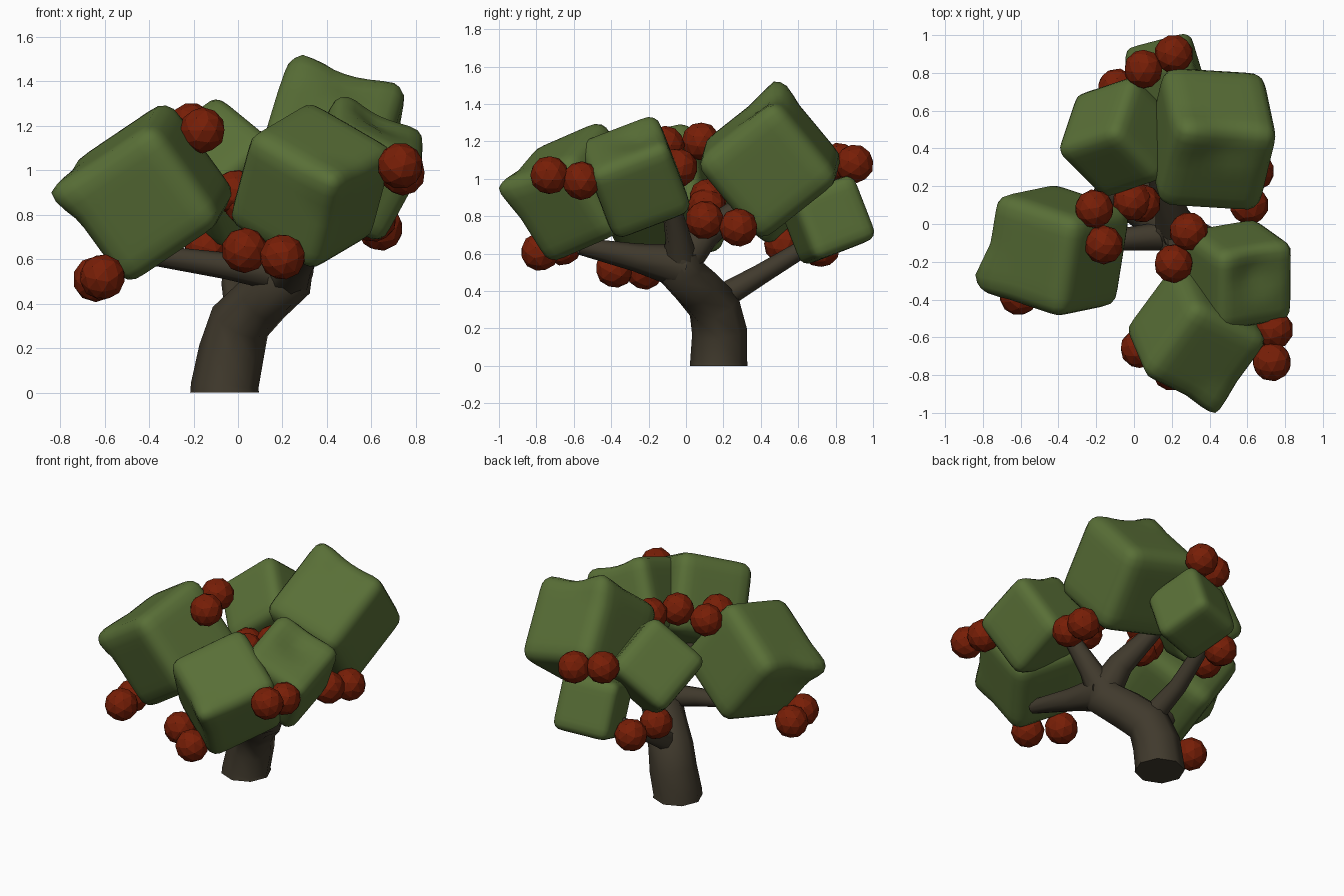
import bpy, bmesh, math
from mathutils import Vector, Matrix

if "Cube" in bpy.data.objects:
    bpy.data.objects.remove(bpy.data.objects["Cube"])


def material(name, rgb):
    m = bpy.data.materials.new(name)
    m.diffuse_color = (*rgb, 1)
    m.use_nodes = True
    m.node_tree.nodes["Principled BSDF"].inputs["Base Color"].default_value = m.diffuse_color
    return m


LEAF = material("leaf green", (0.100, 0.160, 0.038))
BERRY = material("berry red", (0.185, 0.013, 0.002))
BARK = material("bark brown", (0.052, 0.042, 0.026))


def add_mesh(name, bm, mat):
    me = bpy.data.meshes.new(name)
    bm.to_mesh(me)
    bm.free()
    me.materials.append(mat)
    ob = bpy.data.objects.new(name, me)
    bpy.context.collection.objects.link(ob)
    return ob


def smooth(ob, deg):
    bpy.ops.object.select_all(action='DESELECT')
    ob.select_set(True)
    bpy.context.view_layer.objects.active = ob
    bpy.ops.object.shade_smooth_by_angle(angle=math.radians(deg))


def limb(name, pts):
    """Tapered eight-sided tube through (x, y, z, radius) points."""
    cu = bpy.data.curves.new(name, 'CURVE')
    cu.dimensions = '3D'
    cu.fill_mode = 'FULL'
    cu.bevel_depth = 1.0
    cu.bevel_resolution = 2
    cu.use_fill_caps = True
    sp = cu.splines.new('POLY')
    sp.points.add(len(pts) - 1)
    for p, (x, y, z, r) in zip(sp.points, pts):
        p.co = (x, y, z, 1)
        p.radius = r
    cu.materials.append(BARK)
    ob = bpy.data.objects.new(name, cu)
    bpy.context.collection.objects.link(ob)
    bpy.ops.object.select_all(action='DESELECT')
    ob.select_set(True)
    bpy.context.view_layer.objects.active = ob
    bpy.ops.object.convert(target='MESH')
    smooth(bpy.context.view_layer.objects.active, 50)


def clump(name, center, ax, ay, h, pulls=()):
    """Rounded cube along axes ax, ay, with bumps or dents pulled to points."""
    x = Vector(ax).normalized()
    y = Vector(ay)
    y = (y - x * y.dot(x)).normalized()
    rot = Matrix((x, y, x.cross(y))).transposed()
    bm = bmesh.new()
    bmesh.ops.create_cube(bm, size=2 * h)
    bmesh.ops.subdivide_edges(bm, edges=bm.edges[:], cuts=9, use_grid_fill=True)
    r = 0.3 * h
    for v in bm.verts:
        core = Vector([max(-h + r, min(h - r, c)) for c in v.co])
        v.co = rot @ (core + (v.co - core).normalized() * r) + Vector(center)
    for target in pulls:
        t = Vector(target)
        tip = min(bm.verts, key=lambda v: (v.co - t).length).co.copy()
        for v in bm.verts:
            k = max(0, 1 - (v.co - tip).length / 0.17)
            v.co += (t - tip) * k
    bmesh.ops.recalc_face_normals(bm, faces=bm.faces[:])
    smooth(add_mesh(name, bm, LEAF), 60)


# Trunk and branches
limb("trunk", [(-.06, .175, 0, .155), (-.06, .175, .03, .152), (-.03, .18, .18, .148),
               (.01, .15, .32, .14), (.11, .06, .42, .13), (.21, -.03, .51, .13),
               (.24, -.03, .61, .105)])
limb("front_branch", [(.22, -.02, .53, .12), (.27, -.27, .58, .075), (.33, -.57, .64, .045)])
limb("back_left_branch", [(.22, -.04, .54, .11), (.19, .1, .7, .08), (.1, .33, .88, .05)])
limb("right_branch", [(.23, -.03, .55, .1), (.32, -.04, .68, .07), (.43, -.08, .86, .05)])
limb("left_branch", [(.2, -.06, .53, .08), (-.05, -.08, .57, .06), (-.4, -.1, .62, .045)])
limb("back_branch", [(.01, .18, .36, .07), (-.02, .4, .49, .055), (0, .68, .66, .045)])

# Leaf clumps
clump("left_leaves", (-.41, -.14, .9), (.83, -.28, .56), (.18, .93, .27), .277,
      [(-.84, -.27, .9)])
clump("front_leaves", (.33, -.59, .93), (.78, -.38, -.45), (.5, .78, .36), .255,
      [(.43, -1.0, .95)])
clump("right_leaves", (.55, -.27, 1.01), (.88, .15, -.42), (0, .93, .36), .225,
      [(.62, -.25, 1.2)])
clump("back_right_leaves", (.41, .45, 1.09), (.97, -.06, -.22), (0, .77, .64), .282,
      [(.5, .4, 1.37), (.29, .47, 1.52)])
clump("back_left_leaves", (-.08, .46, .99), (-.25, -.75, .61), (-.75, -.25, -.61), .218)
clump("back_leaves", (.17, .755, .78), (.95, .25, .1), (-.1, .93, .36), .185)

# Berries, in pairs
pairs = [
    ((-.16, -.11, 1.18), (-.21, .08, 1.2)),
    ((-.61, -.38, .52), (-.64, -.22, .51)),
    ((.03, -.66, .64), (.2, -.78, .61)),
    ((.73, -.73, 1.02), (.74, -.56, .99)),
    ((.61, .1, .78), (.64, .28, .74)),
    ((.29, -.04, 1.06), (.21, -.21, 1.05)),
    ((-.09, .72, .63), (-.14, .52, .65)),
    ((.05, .82, 1.09), (.21, .9, 1.08)),
    ((-.01, .12, .9), (.04, .11, .85)),
]
for i, pair in enumerate(pairs):
    bm = bmesh.new()
    for k, p in enumerate(pair):
        turn = Matrix.Rotation(0.7 * i + k, 4, 'X')
        bmesh.ops.create_icosphere(bm, subdivisions=2, radius=.104,
                                   matrix=Matrix.Translation(p) @ turn)
    add_mesh(f"berry_pair_{i + 1}", bm, BERRY)
